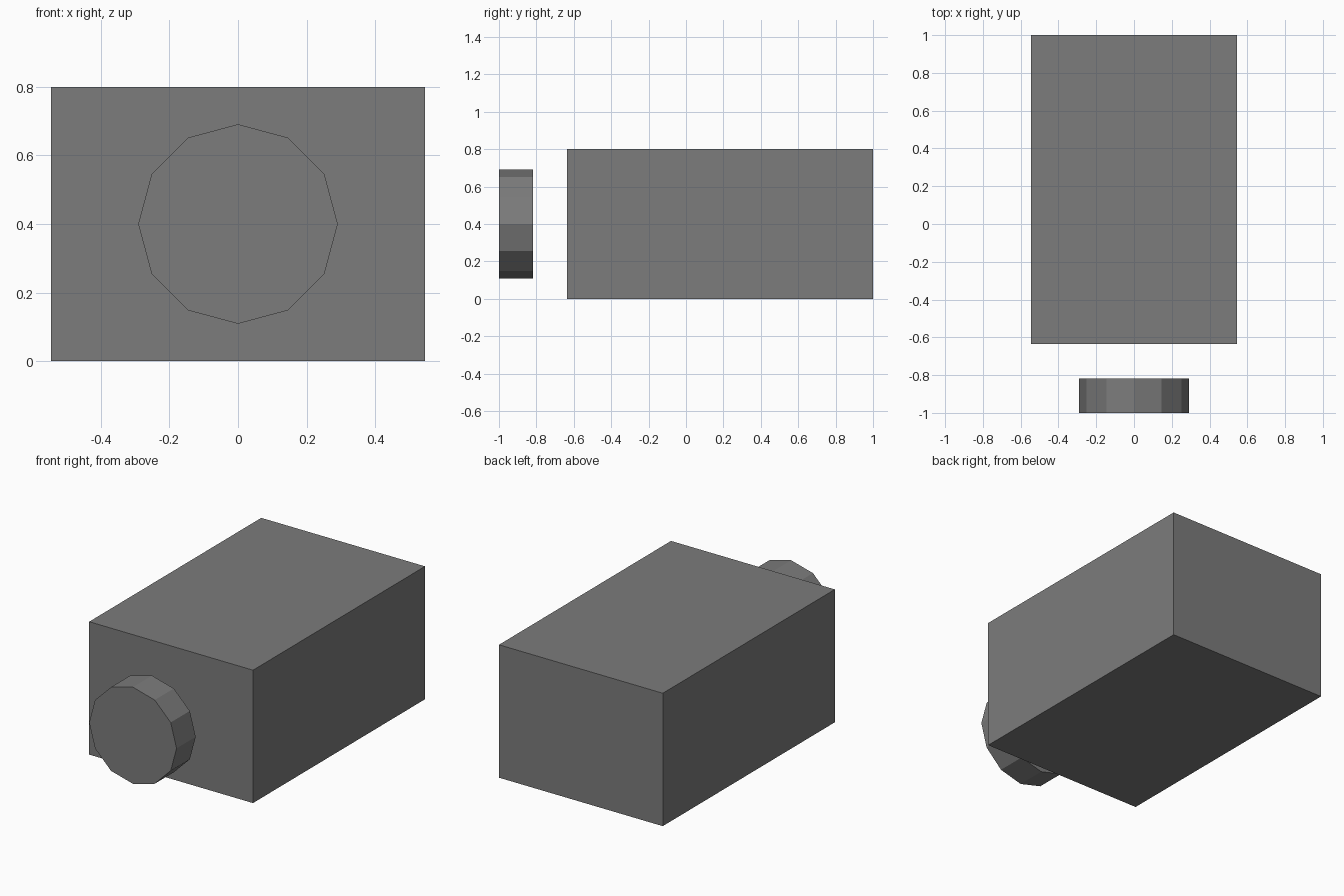
import bpy
from math import pi

if "Cube" in bpy.data.objects:
    bpy.data.objects.remove(bpy.data.objects["Cube"])

U = 2 / 11  # base module: body is 6 x 9 x 4.4 modules

# Shared dark grey
dark = bpy.data.materials.new("dark_grey")
dark.diffuse_color = (0.2, 0.2, 0.2, 1)
dark.use_nodes = True
dark.node_tree.nodes["Principled BSDF"].inputs["Base Color"].default_value = dark.diffuse_color

# Rectangular body
bpy.ops.mesh.primitive_cube_add(size=1, location=(0, 1 - 4.5 * U, 2.2 * U))
body = bpy.context.object
body.name = "body"
body.scale = (6 * U, 9 * U, 4.4 * U)
bpy.ops.object.transform_apply(location=False, rotation=False, scale=True)
body.data.materials.append(dark)

# Twelve-sided disc floating in front of the body
bpy.ops.mesh.primitive_cylinder_add(vertices=12, radius=1.6 * U, depth=U,
                                    location=(0, -1 + U / 2, 2.2 * U),
                                    rotation=(pi / 2, 0, 0))
disc = bpy.context.object
disc.name = "front_disc"
disc.data.materials.append(dark)
